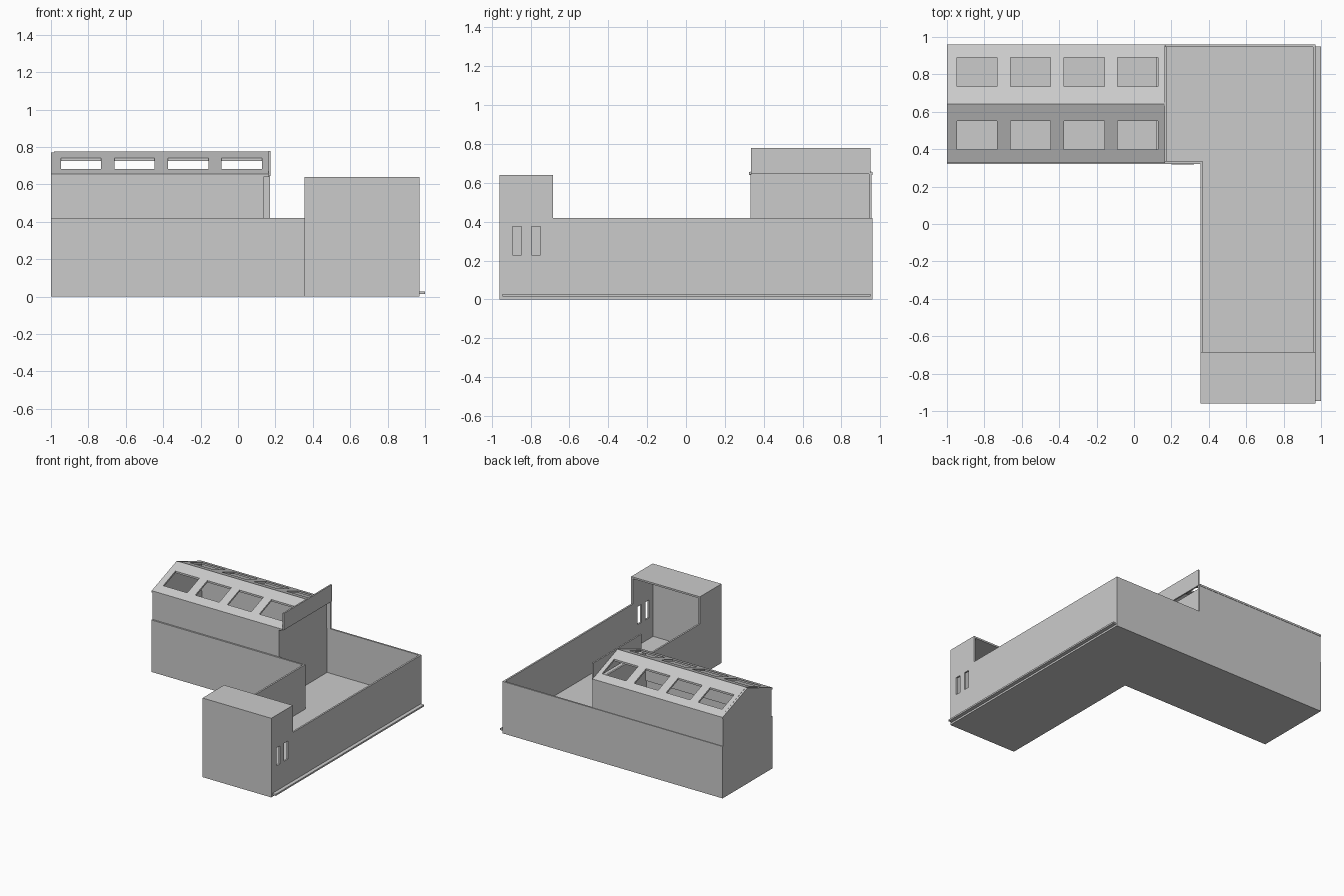
import bpy, bmesh
from mathutils import Vector

if "Cube" in bpy.data.objects:
    bpy.data.objects.remove(bpy.data.objects["Cube"])

T = 0.014          # wall thickness
FLOOR = 0.06       # inner floor level


def finish(name, bm):
    bmesh.ops.recalc_face_normals(bm, faces=bm.faces[:])
    mesh = bpy.data.meshes.new(name)
    bm.to_mesh(mesh)
    bm.free()
    ob = bpy.data.objects.new(name, mesh)
    bpy.context.collection.objects.link(ob)
    return ob


def boxes(name, *bounds):
    """One object from boxes given as x0, x1, y0, y1, z0, z1."""
    bm = bmesh.new()
    for x0, x1, y0, y1, z0, z1 in bounds:
        for v in bmesh.ops.create_cube(bm, size=1)["verts"]:
            v.co = Vector((x0 if v.co.x < 0 else x1,
                           y0 if v.co.y < 0 else y1,
                           z0 if v.co.z < 0 else z1))
    return finish(name, bm)


def prism_x(name, outline, x0, x1):
    """Extrude a (y, z) outline along x."""
    bm = bmesh.new()
    face = bm.faces.new([bm.verts.new((x0, y, z)) for y, z in outline])
    ext = bmesh.ops.extrude_face_region(bm, geom=[face])["geom"]
    for v in ext:
        if isinstance(v, bmesh.types.BMVert):
            v.co.x = x1
    return finish(name, bm)


def cut(ob, cutter):
    mod = ob.modifiers.new("openings", "BOOLEAN")
    mod.operation = "DIFFERENCE"
    mod.solver = "EXACT"
    mod.object = cutter
    cutter.hide_render = True
    bpy.context.view_layer.objects.active = ob
    bpy.ops.object.modifier_apply(modifier=mod.name)
    bpy.data.objects.remove(cutter)


# L-shaped main walls: solid prism, top inset and sunk down to the floor
plan = [(-1, 0.32), (0.355, 0.32), (0.355, -0.96), (0.97, -0.96), (0.97, 0.96), (-1, 0.96)]
bm = bmesh.new()
base = bm.faces.new([bm.verts.new((x, y, 0)) for x, y in plan])
ext = bmesh.ops.extrude_face_region(bm, geom=[base])["geom"]
for v in ext:
    if isinstance(v, bmesh.types.BMVert):
        v.co.z = 0.42
bmesh.ops.recalc_face_normals(bm, faces=bm.faces[:])
top = max(bm.faces, key=lambda f: f.calc_center_median().z)
bmesh.ops.inset_region(bm, faces=[top], thickness=T, use_even_offset=True)
ext = bmesh.ops.extrude_face_region(bm, geom=[top])["geom"]
for v in ext:
    if isinstance(v, bmesh.types.BMVert):
        v.co.z = FLOOR
if top.is_valid:
    bmesh.ops.delete(bm, geom=[top], context="FACES_ONLY")
walls = finish("main_walls", bm)

# Two slot windows in the right wall
cut(walls, boxes("slot_cutter", *[(0.9, 1.05, y, y + 0.047, 0.23, 0.375) for y in (-0.893, -0.795)]))

# Raised front block, open towards the yard
boxes("front_block",
      (0.355, 0.97, -0.96, -0.96 + T, 0.42, 0.64),
      (0.355, 0.355 + T, -0.96 + T, -0.685, 0.42, 0.64),
      (0.97 - T, 0.97, -0.96 + T, -0.685, 0.42, 0.64),
      (0.355 + T, 0.97 - T, -0.96 + T, -0.685, 0.64 - T, 0.64))

# Upper storey of the left wing
boxes("upper_walls",
      (-1, 0.135, 0.333, 0.333 + T, 0.42, 0.65),
      (-1, 0.17, 0.955 - T, 0.955, 0.42, 0.65),
      (-1, -1 + T, 0.333 + T, 0.955 - T, 0.42, 0.65))
boxes("upper_end_wall", (0.135 - T, 0.135, 0.334, 0.954, FLOOR, 0.65))

# Gable roof with four skylights on each slope
Y0, Y1, YM = 0.325, 0.96, 0.6425
roof = prism_x("gable_roof", [(Y0, 0.655), (YM, 0.775), (Y1, 0.655),
                              (Y1, 0.64), (YM, 0.76), (Y0, 0.64)], -0.985, 0.165)
skylights = []
for i in range(4):
    x = -0.947 + i * 0.2865
    skylights += [(x, x + 0.215, y, y + 0.155, 0.5, 0.9) for y in (0.397, 0.736)]
cut(roof, boxes("skylight_cutter", *skylights))
prism_x("left_gable", [(Y0, 0.64), (Y0, 0.655), (YM, 0.772), (Y1, 0.655), (Y1, 0.64)], -1, -0.985)

# Flat screen at the right end of the roof
boxes("end_screen", (0.163, 0.175, 0.335, 0.95, 0.645, 0.78))

# Low ledge along the right side, and the door
boxes("side_ledge", (0.965, 1.0, -0.945, 0.95, 0.015, 0.028))
boxes("door", (0.2, 0.32, 0.317, 0.322, 0.025, 0.17))
